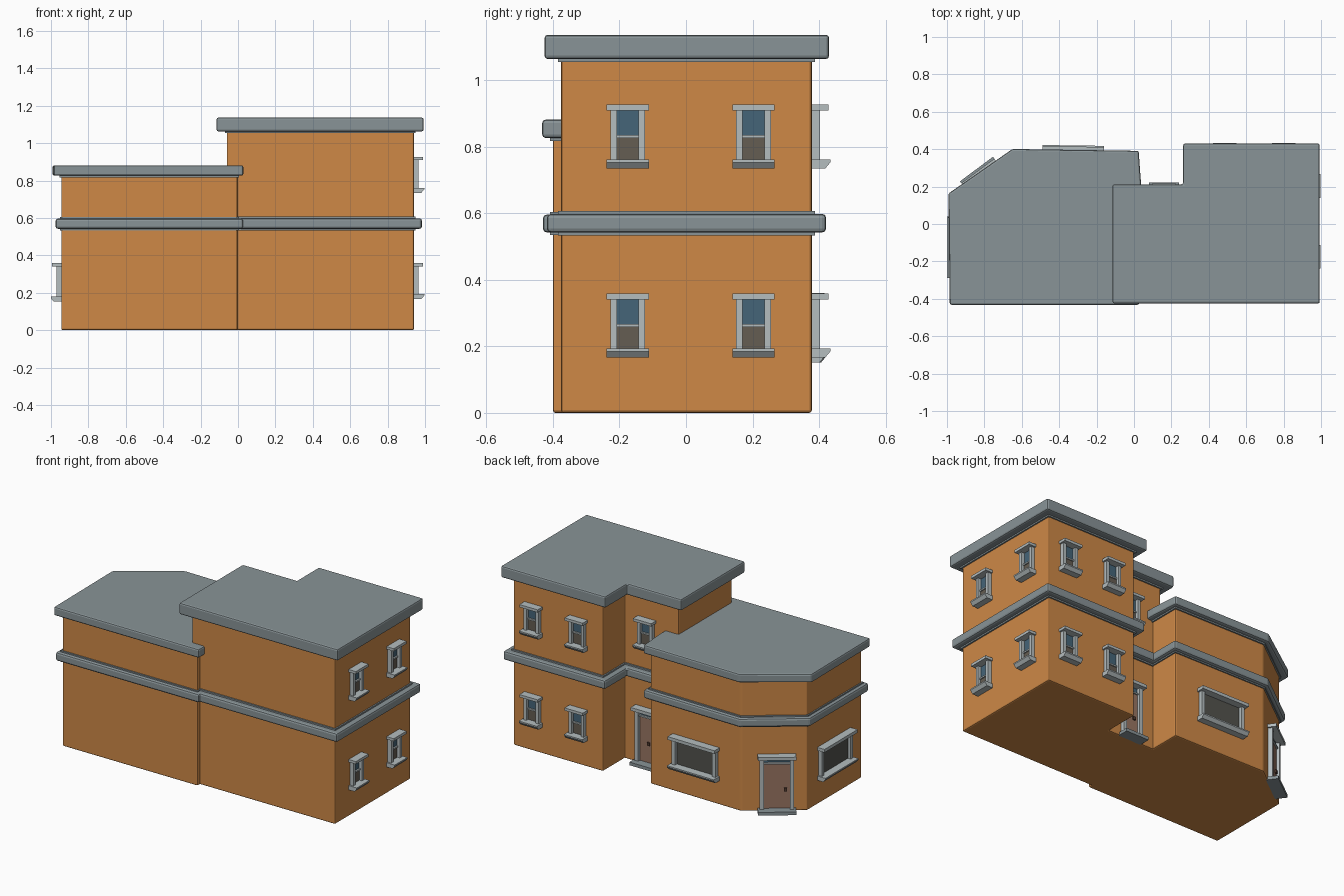
import bpy, bmesh
from mathutils import Vector

if "Cube" in bpy.data.objects:
    bpy.data.objects.remove(bpy.data.objects["Cube"])


def mat(name, r, g, b):
    m = bpy.data.materials.new(name)
    m.diffuse_color = (r, g, b, 1)
    m.use_nodes = True
    m.node_tree.nodes["Principled BSDF"].inputs["Base Color"].default_value = m.diffuse_color
    return m


WALL = mat("orange_wall", 0.62, 0.25, 0.062)
ROOF = mat("slate_grey", 0.25, 0.295, 0.31)
TRIM = mat("pale_trim", 0.46, 0.51, 0.52)
BLUE = mat("blue_glass", 0.06, 0.13, 0.19)
SASH = mat("brown_glass", 0.13, 0.11, 0.085)
SHOP = mat("shop_glass", 0.085, 0.085, 0.075)
DOOR = mat("door_brown", 0.32, 0.18, 0.125)
KNOB = mat("dark_knob", 0.09, 0.045, 0.03)
MATS = [TRIM, ROOF, BLUE, SASH, SHOP, DOOR, KNOB]


def finish(name, bm, mats):
    bmesh.ops.recalc_face_normals(bm, faces=bm.faces[:])
    me = bpy.data.meshes.new(name)
    bm.to_mesh(me)
    bm.free()
    for m in mats:
        me.materials.append(m)
    ob = bpy.data.objects.new(name, me)
    bpy.context.collection.objects.link(ob)
    return ob


def extrude(bm, ring, vec, index=0):
    base = [bm.verts.new(p) for p in ring]
    top = [bm.verts.new(p + vec) for p in ring]
    n = len(base)
    faces = [bm.faces.new(base[::-1]), bm.faces.new(top)]
    faces += [bm.faces.new((base[i], base[(i + 1) % n], top[(i + 1) % n], top[i])) for i in range(n)]
    for f in faces:
        f.material_index = index


def slab(name, outline, z0, z1, material, bevel):
    """Upright prism over a floor plan, with rounded edges."""
    bm = bmesh.new()
    extrude(bm, [Vector((x, y, z0)) for x, y in outline], Vector((0, 0, z1 - z0)))
    ob = finish(name, bm, [material])
    if bevel:
        mod = ob.modifiers.new("round", 'BEVEL')
        mod.width, mod.segments = bevel, 2
        mod.limit_method, mod.angle_limit = 'ANGLE', 0.4
    return ob


def offset(outline, d):
    """Grow a counter-clockwise plan outward by d."""
    pts = [Vector(p) for p in outline]
    out = []
    for i, p in enumerate(pts):
        a = (p - pts[i - 1]).normalized()
        b = (pts[(i + 1) % len(pts)] - p).normalized()
        na, nb = Vector((a.y, -a.x)), Vector((b.y, -b.x))
        out.append(tuple(p + (na + nb) * d / (1 + na.dot(nb))))
    return out


class Fitting:
    """Boxes and profiles laid on a wall: u along it, n outward, z up."""

    def __init__(self, name, at, normal):
        self.name, self.bm = name, bmesh.new()
        self.o = Vector((at[0], at[1], 0))
        self.n = Vector((normal[0], normal[1], 0)).normalized()
        self.u = (-self.n).cross(Vector((0, 0, 1)))

    def profile(self, u0, u1, pts, material):
        ring = [self.o + self.u * u0 + self.n * n + Vector((0, 0, z)) for n, z in pts]
        extrude(self.bm, ring, self.u * (u1 - u0), MATS.index(material))

    def box(self, u0, u1, depth, z0, z1, material):
        self.profile(u0, u1, [(-0.01, z0), (depth, z0), (depth, z1), (-0.01, z1)], material)

    def frame(self, w, z0, z1, lip, jamb, t):
        """Lintel and two jambs."""
        self.box(-w / 2, w / 2, lip, z1 - t, z1, TRIM)
        e = w / 2 - 0.011
        for s in (-1, 1):
            a, b = sorted((s * e, s * (e - jamb)))
            self.box(a, b, 0.025, z0, z1 - t, TRIM)
        return e - jamb

    def sill(self, w, z0, t):
        self.profile(-w / 2, w / 2, [(-0.01, z0), (0.04, z0), (0.056, z0 + t * 0.7),
                                     (0.056, z0 + t), (-0.01, z0 + t)], TRIM)

    def done(self):
        finish(self.name, self.bm, MATS)


def sash_window(name, at, normal, z):
    f = Fitting(name, at, normal)
    f.sill(0.127, z, 0.027)
    e = f.frame(0.127, z + 0.027, z + 0.192, 0.05, 0.02, 0.017)
    f.box(-e, e, 0.004, z + 0.1, z + 0.175, BLUE)
    f.box(-e, e, 0.007, z + 0.027, z + 0.092, SASH)
    f.box(-e, e, 0.014, z + 0.092, z + 0.101, TRIM)
    f.done()


def shop_window(name, at, normal):
    f = Fitting(name, at, normal)
    f.sill(0.33, 0.152, 0.027)
    e = f.frame(0.33, 0.179, 0.36, 0.05, 0.022, 0.02)
    f.box(-e, e, 0.005, 0.179, 0.34, SHOP)
    f.done()


def door(name, at, normal, w):
    f = Fitting(name, at, normal)
    f.box(-w / 2, w / 2, 0.062, 0, 0.02, ROOF)
    e = f.frame(w, 0.02, 0.36, 0.05, 0.024, 0.02)
    f.box(-e, e, 0.007, 0.02, 0.3, DOOR)
    f.box(-e, e, 0.016, 0.3, 0.309, TRIM)
    f.box(-e, e, 0.004, 0.309, 0.34, BLUE)
    f.box(e - 0.035, e - 0.018, 0.016, 0.13, 0.15, KNOB)
    f.done()


# floor plans, counter-clockwise
shop_plan = [(-0.945, -0.40), (-0.003, -0.40), (-0.003, 0.358), (-0.64, 0.367), (-0.945, 0.14)]
house_plan = [(-0.06, -0.375), (0.94, -0.375), (0.94, 0.378), (0.315, 0.378), (0.315, 0.16), (-0.06, 0.16)]
shop_roof = [(-0.985, -0.432), (0.028, -0.432), (0.038, 0.21), (0.025, 0.391), (-0.65, 0.401), (-0.992, 0.163)]
house_roof = [(-0.115, -0.425), (0.993, -0.425), (0.993, 0.43), (0.263, 0.43), (0.263, 0.212), (-0.115, 0.212)]

# walls
slab("shop_walls", shop_plan, 0, 0.84, WALL, 0.008)
slab("house_walls", house_plan, 0, 1.08, WALL, 0.008)

# roofs, floor bands and the thin mouldings beside them
slab("shop_roof", shop_roof, 0.826, 0.881, ROOF, 0.01)
slab("house_roof", house_roof, 1.063, 1.136, ROOF, 0.01)
slab("shop_band", offset(shop_plan, 0.03), 0.542, 0.596, ROOF, 0.012)
slab("house_band", offset(house_plan, 0.043), 0.542, 0.598, ROOF, 0.012)
slab("shop_roof_moulding", offset(shop_plan, 0.009), 0.817, 0.83, ROOF, 0)
slab("house_roof_moulding", offset(house_plan, 0.009), 1.054, 1.07, ROOF, 0)
slab("shop_band_moulding", offset(shop_plan, 0.008), 0.534, 0.604, ROOF, 0)
slab("house_band_moulding", offset(house_plan, 0.009), 0.533, 0.607, ROOF, 0)

# sash windows on both floors of the house
for floor, z in (("lower", 0.166), ("upper", 0.734)):
    for i, y in enumerate((-0.175, 0.203)):
        sash_window(f"{floor}_side_window_{i + 1}", (0.94, y), (1, 0), z)
    for i, x in enumerate((0.485, 0.80)):
        sash_window(f"{floor}_back_window_{i + 1}", (x, 0.378), (0, 1), z)
sash_window("upper_recess_window", (0.16, 0.16), (0, 1), 0.734)

# shop windows and doors
shop_window("shop_back_window", (-0.325, 0.364), (0.014, 1))
shop_window("shop_side_window", (-0.945, -0.125), (-1, 0))
door("corner_door", (-0.805, 0.244), (-0.227, 0.305), 0.22)
door("recess_door", (0.16, 0.16), (0, 1), 0.16)
